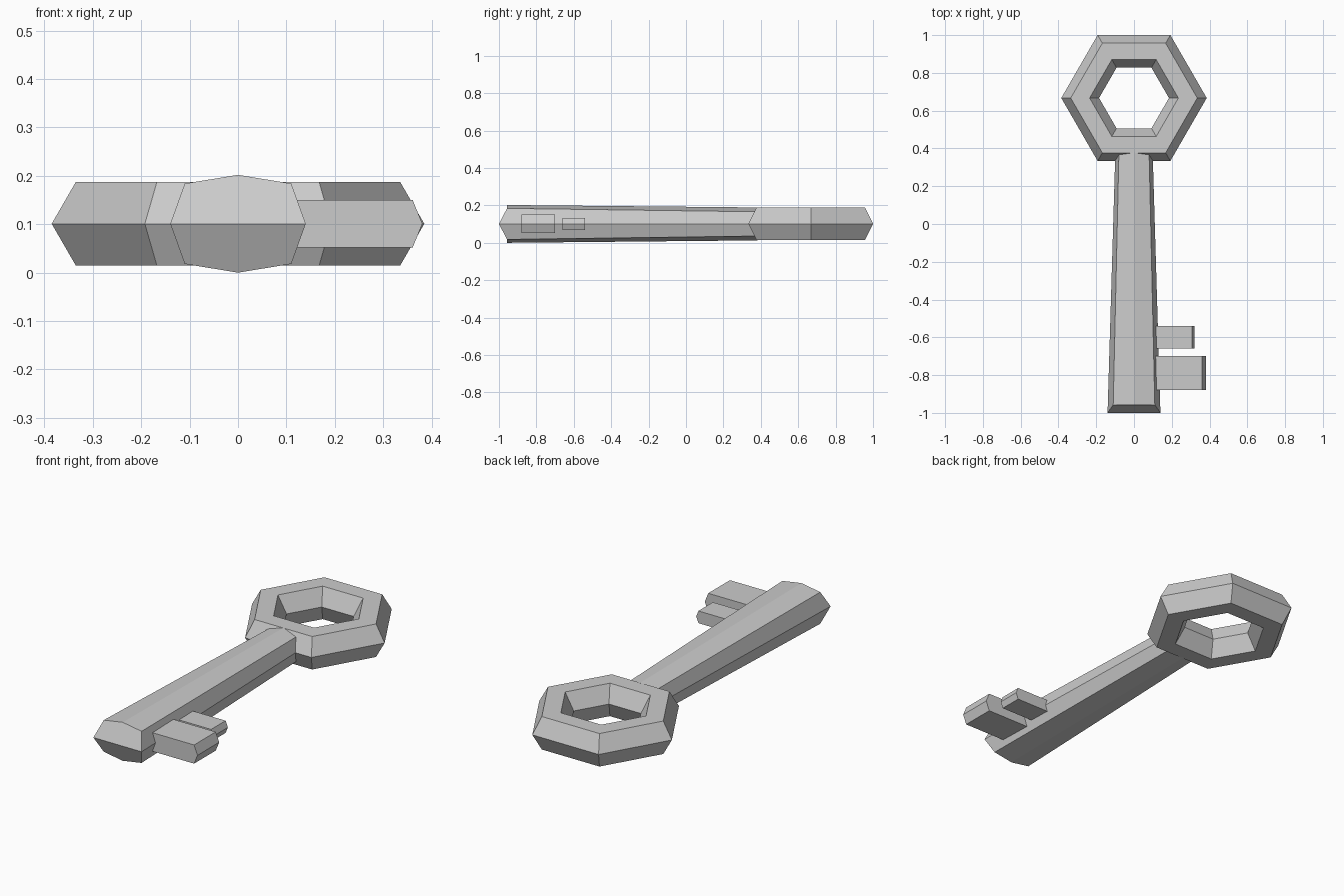
import bpy, bmesh
from math import cos, sin, pi

if "Cube" in bpy.data.objects:
    bpy.data.objects.remove(bpy.data.objects["Cube"])

MID = 0.101  # height of the key's mid plane


def loft(name, rings, closed=False, cap=True):
    """Skin equal-length vertex rings with flat quads."""
    bm = bmesh.new()
    loops = [[bm.verts.new(p) for p in ring] for ring in rings]
    pairs = list(zip(loops, loops[1:] + loops[:1]))
    for a, b in (pairs if closed else pairs[:-1]):
        n = len(a)
        for i in range(n):
            j = (i + 1) % n
            bm.faces.new((a[i], a[j], b[j], b[i]))
    if cap and not closed:
        for loop in (loops[0], loops[-1]):
            n = len(loop)
            if n == 8:  # wedge end: split along the mid edge
                bm.faces.new(loop[0:5])
                bm.faces.new(loop[4:] + loop[:1])
            else:
                bm.faces.new(loop)
    bmesh.ops.recalc_face_normals(bm, faces=bm.faces)
    mesh = bpy.data.meshes.new(name)
    bm.to_mesh(mesh)
    bm.free()
    obj = bpy.data.objects.new(name, mesh)
    bpy.context.collection.objects.link(obj)
    return obj


def shaft_ring(side, shoulder, ridge):
    """Eight-sided section; each argument gives x, y and height off the mid plane."""
    (x0, y0), (x1, y1, h1), (y2, h2) = side, shoulder, ridge
    return [(x0, y0, MID), (x1, y1, MID + h1), (0, y2, MID + h2), (-x1, y1, MID + h1),
            (-x0, y0, MID), (-x1, y1, MID - h1), (0, y2, MID - h2), (x1, y1, MID - h1)]


# Hexagonal bow with a six-sided section
section = [(0.285 + 0.1 * cos(k * pi / 3), 0.1 * sin(k * pi / 3)) for k in range(6)]
loft("bow", [[(r * cos(a * pi / 3), 0.667 + r * sin(a * pi / 3), MID + z)
              for r, z in section] for a in range(6)], closed=True)

# Tapered shaft with a wedge-shaped tip, meeting the slanted edge of the bow
loft("shaft", [
    shaft_ring((0.14, -1.0), (0.11, -0.957, 0.083), (-0.957, 0.101)),
    shaft_ring((0.1, 0.338), (0.08, 0.37, 0.065), (0.383, 0.088)),
])

# Two teeth with pointed ends
for name, y0, y1, half, x_edge, x_tip in (
        ("large_tooth", -0.88, -0.70, 0.049, 0.361, 0.381),
        ("small_tooth", -0.66, -0.54, 0.032, 0.306, 0.319)):
    profile = [(0.1, -half), (x_edge, -half), (x_tip, 0), (x_edge, half), (0.1, half)]
    loft(name, [[(x, y, MID + z) for x, z in profile] for y in (y0, y1)])
